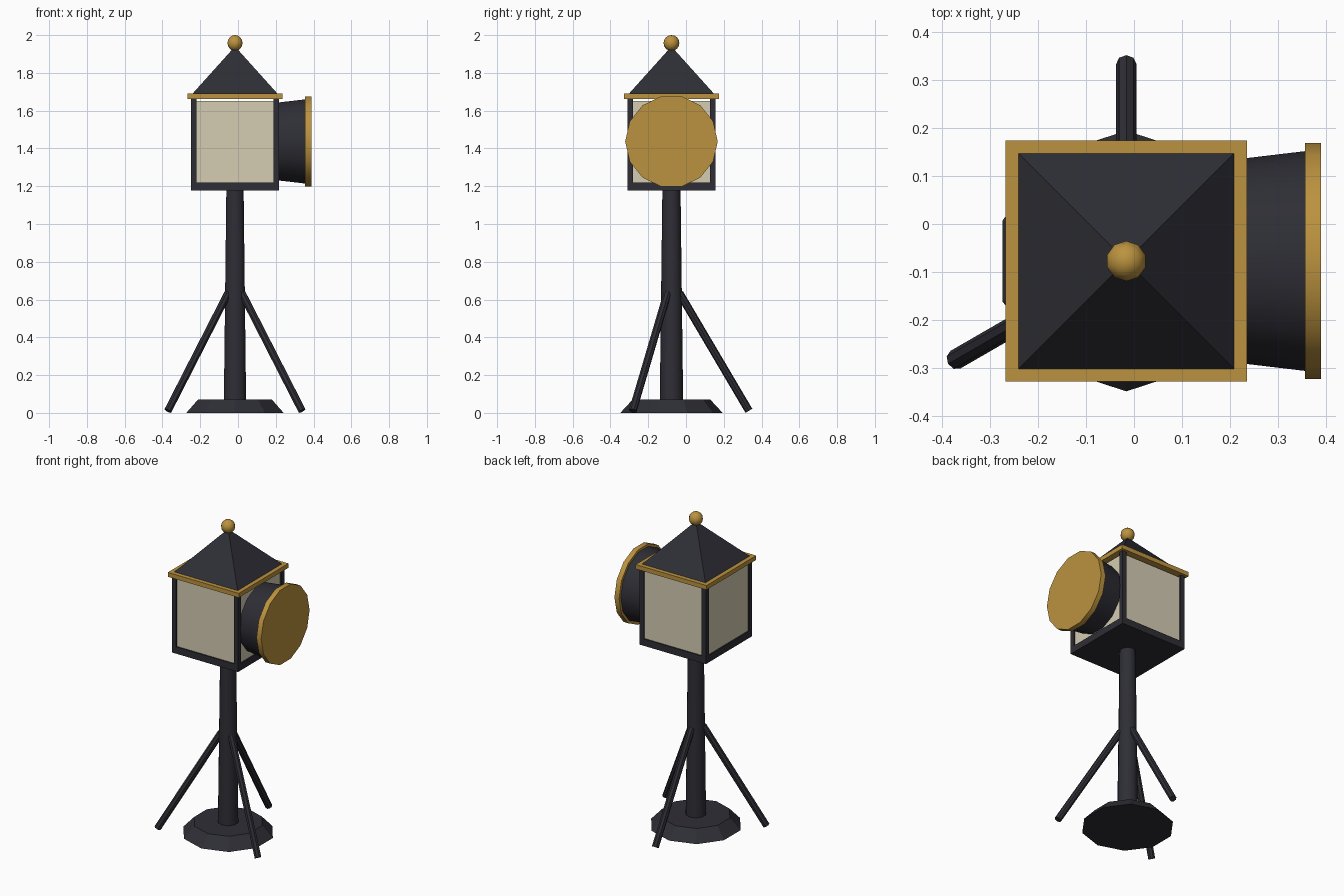
import bpy
import math
from mathutils import Vector

cube = bpy.data.objects.get("Cube")
if cube:
    bpy.data.objects.remove(cube, do_unlink=True)

CX, CY = -0.016, -0.077  # vertical axis of the lamp


def make_material(name, color):
    mat = bpy.data.materials.new(name)
    mat.use_nodes = True
    mat.diffuse_color = (*color, 1)
    mat.node_tree.nodes["Principled BSDF"].inputs["Base Color"].default_value = (*color, 1)
    return mat


IRON = make_material("dark iron", (0.027, 0.027, 0.036))
BRASS = make_material("brass", (0.5, 0.29, 0.05))
GLASS = make_material("frosted glass", (0.66, 0.61, 0.45))


def finish(name, mat, smooth=False):
    obj = bpy.context.object
    obj.name = name
    obj.data.materials.append(mat)
    if smooth:
        bpy.ops.object.shade_smooth_by_angle(angle=math.radians(40))
    return obj


def box(name, mat, center, size):
    bpy.ops.mesh.primitive_cube_add(size=1, location=center)
    bpy.context.object.scale = size
    bpy.ops.object.transform_apply(location=False, rotation=False, scale=True)
    return finish(name, mat)


def tube(name, mat, start, end, r1, r2, sides, smooth=True):
    """Tapered cylinder between two points."""
    start, end = Vector(start), Vector(end)
    axis = end - start
    bpy.ops.mesh.primitive_cone_add(vertices=sides, radius1=r1, radius2=r2,
                                    depth=axis.length, location=(start + end) / 2)
    obj = bpy.context.object
    obj.rotation_euler = (0, math.acos(axis.normalized().z), math.atan2(axis.y, axis.x))
    return finish(name, mat, smooth)


# Foot and pole
tube("base", IRON, (CX, CY, 0), (CX, CY, 0.07), 0.271, 0.206, 10, False)
tube("pole", IRON, (CX, CY, 0.05), (CX, CY, 1.19), 0.062, 0.048, 10)

# Three bracing legs
for i in range(3):
    a = math.radians(90 + 120 * i)
    c, s = math.cos(a), math.sin(a)
    tube(f"leg_{i + 1}", IRON, (CX + 0.41 * c, CY + 0.41 * s, 0.011),
         (CX + 0.042 * c, CY + 0.042 * s, 0.635), 0.021, 0.021, 8)

# Lantern housing: floor, corner posts and glass panels
HALF, POST = 0.234, 0.03
box("housing_floor", IRON, (CX, CY, 1.199), (2 * HALF, 2 * HALF, 0.044))
off = HALF - POST / 2
for sx in (-1, 1):
    for sy in (-1, 1):
        box("corner_post", IRON, (CX + sx * off, CY + sy * off, 1.44), (POST, POST, 0.45))
for s in (-1, 1):
    width, height = 2 * (HALF - POST), 0.432
    box("glass_panel_x", GLASS, (CX + s * 0.22, CY, 1.434), (0.012, width, height))
    box("glass_panel_y", GLASS, (CX, CY + s * 0.22, 1.434), (width, 0.012, height))

# Roof with brass trim and finial
box("roof_trim", BRASS, (CX, CY, 1.677), (0.502, 0.502, 0.028))
bpy.ops.mesh.primitive_cone_add(vertices=4, radius1=0.225 * math.sqrt(2), radius2=0, depth=0.25,
                                location=(CX, CY, 1.815), rotation=(0, 0, math.pi / 4))
finish("roof", IRON)
bpy.ops.mesh.primitive_uv_sphere_add(segments=10, ring_count=8, radius=0.042,
                                     location=(CX, CY, 1.958))
finish("finial", BRASS, True)

# Flared lens barrel and brass rim on one side
LZ = 1.437
tube("lens_barrel", IRON, (0.2, CY, LZ), (0.36, CY, LZ), 0.21, 0.229, 14)
tube("lens_rim", BRASS, (0.356, CY, LZ), (0.389, CY, LZ), 0.245, 0.245, 14)
